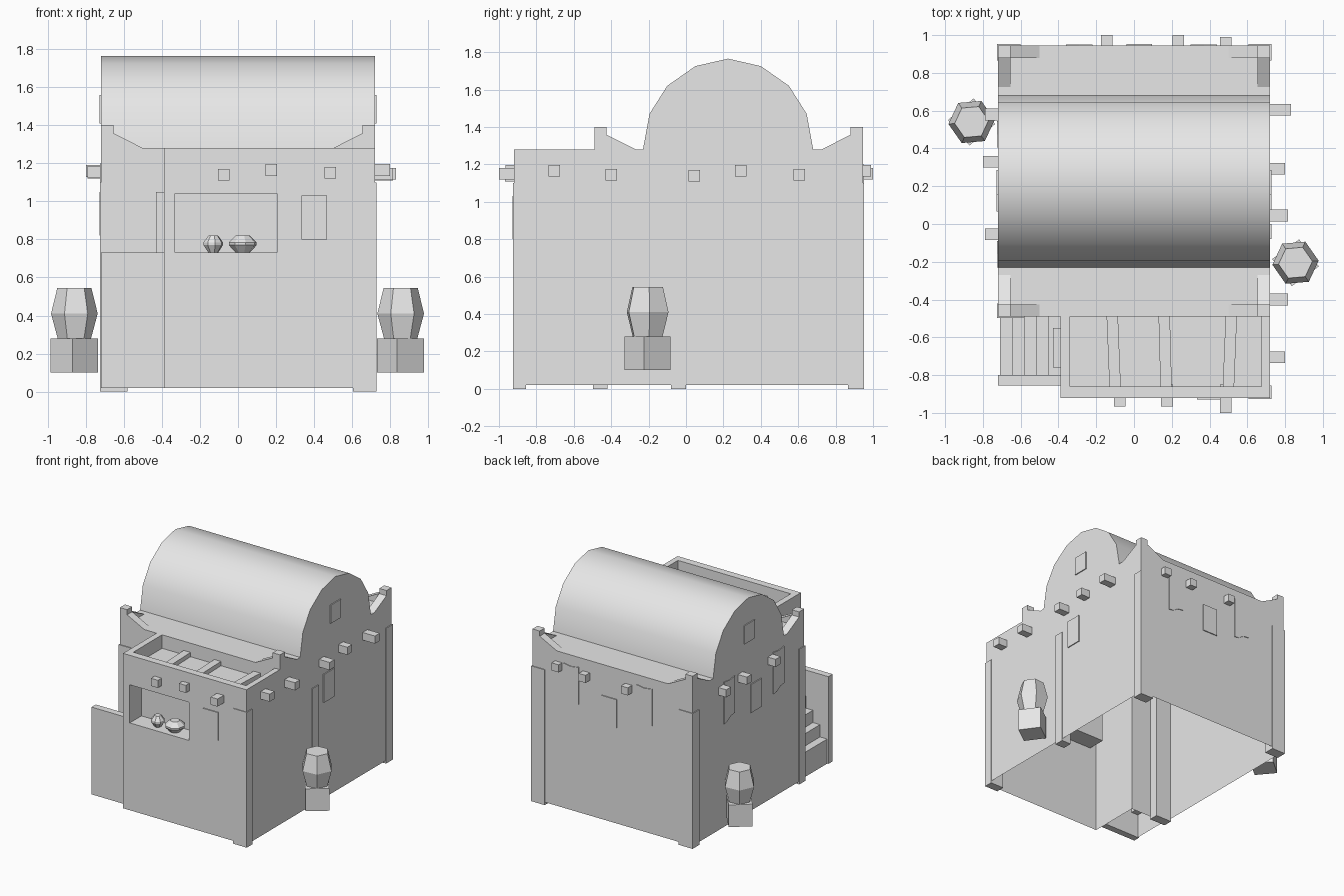
import bpy, bmesh, math
from mathutils import Vector, Matrix

if "Cube" in bpy.data.objects:
    bpy.data.objects.remove(bpy.data.objects["Cube"])

plaster = bpy.data.materials.new("pale_plaster")
plaster.diffuse_color = (0.8, 0.8, 0.8, 1)
plaster.use_nodes = True
plaster.node_tree.nodes["Principled BSDF"].inputs["Base Color"].default_value = plaster.diffuse_color


def finish(bm, name, fix=True):
    if fix:
        bmesh.ops.recalc_face_normals(bm, faces=bm.faces)
    me = bpy.data.meshes.new(name)
    bm.to_mesh(me)
    bm.free()
    ob = bpy.data.objects.new(name, me)
    me.materials.append(plaster)
    bpy.context.collection.objects.link(ob)
    return ob


def prism(name, loop, offset):
    """Extrude a closed 3D loop by an offset vector."""
    bm = bmesh.new()
    o = Vector(offset)
    a = [bm.verts.new(p) for p in loop]
    b = [bm.verts.new(Vector(p) + o) for p in loop]
    bm.faces.new(a)
    bm.faces.new(b)
    for i in range(len(a)):
        j = (i + 1) % len(a)
        bm.faces.new((a[i], a[j], b[j], b[i]))
    return finish(bm, name)


def box(name, x0, x1, y0, y1, z0, z1):
    return prism(name, [(x0, y0, z0), (x1, y0, z0), (x1, y1, z0), (x0, y1, z0)],
                 (0, 0, z1 - z0))


def lathe(name, x, y, profile, sides, turn=0):
    """Faceted vessel from (radius, z) rings."""
    bm = bmesh.new()
    rings = []
    for r, z in profile:
        angs = [turn + math.tau * k / sides for k in range(sides)]
        rings.append([bm.verts.new((x + r * math.cos(a), y + r * math.sin(a), z)) for a in angs])
    bm.faces.new(rings[0])
    bm.faces.new(rings[-1])
    for lo, hi in zip(rings, rings[1:]):
        for k in range(sides):
            m = (k + 1) % sides
            bm.faces.new((lo[k], lo[m], hi[m], hi[k]))
    return finish(bm, name)


# House walls: L-shaped block with a stair notch at the front left
plan = [(-.39, -.92), (.72, -.92), (.72, .945), (-.72, .945), (-.72, -.49), (-.39, -.49)]
house = prism("house_walls", [(x, y, .02) for x, y in plan], (0, 0, 1.26))
cutters = [box("window_cutter", -.33, .205, -1.0, -.77, .73, 1.04),
           box("terrace_cutter", -.34, .675, -.86, -.49, 1.17, 1.4)]
for c in cutters:
    c.hide_render = True
    m = house.modifiers.new("cut", 'BOOLEAN')
    m.object, m.operation, m.solver = c, 'DIFFERENCE', 'EXACT'
bpy.context.view_layer.update()
deps = bpy.context.evaluated_depsgraph_get()
cut_mesh = bpy.data.meshes.new_from_object(house.evaluated_get(deps))
house.modifiers.clear()
house.data = cut_mesh
for c in cutters:
    bpy.data.objects.remove(c)

# The walls are open underneath
bm = bmesh.new()
bm.from_mesh(cut_mesh)
under = [f for f in bm.faces if f.calc_center_median().z < .03]
bmesh.ops.delete(bm, geom=under, context='FACES')
bm.to_mesh(cut_mesh)
bm.free()

# Barrel vault across the roof
arch = [(-.23, 1.28), (-.195, 1.47), (-.1, 1.62), (.05, 1.725), (.225, 1.765),
        (.4, 1.725), (.55, 1.62), (.645, 1.47), (.68, 1.28)]
vault = prism("barrel_vault", [(-.72, y, z) for y, z in arch], (1.44, 0, 0))
bpy.context.view_layer.objects.active = vault
vault.select_set(True)
bpy.ops.object.shade_smooth_by_angle(angle=math.radians(40))
vault.select_set(False)

# Roof corner horns: a post with a sloping fin along each wall
fin = [(0, 1.28), (0, 1.4), (.065, 1.4), (.065, 1.358), (.22, 1.28)]
for sx in (-1, 1):
    for y0, sy in ((-.49, 1), (.945, -1)):
        x0 = sx * .72
        prism("roof_horn", [(x0 - sx * d, y0, z) for d, z in fin], (0, sy * .065, 0))
        prism("roof_horn", [(x0, y0 + sy * d, z) for d, z in fin], (-sx * .065, 0, 0))

# Corner and wall buttresses, slightly proud of the walls
for x0, x1, y0, y1, top in ((-.726, -.58, -.497, -.42, 1.1), (.605, .727, -.926, -.855, 1.1),
                            (.64, .727, -.08, 0, .97), (.605, .727, .865, .952, 1.1),
                            (-.726, -.6, .865, .952, 1.1)):
    box("buttress", x0, x1, y0, y1, 0, top)

# Outer stair with its screen wall and door
box("stair_wall", -.72, -.39, -.855, -.8, .02, .73)
pts = [(-.71, .02)]
for i in range(5):
    z = .22 + .1 * i
    pts += [(-.71 + .064 * i, z), (-.71 + .064 * (i + 1), z)]
bm = bmesh.new()
rows = [[bm.verts.new((x, y, z)) for x, z in pts] for y in (-.8, -.49)]
for i in range(len(pts) - 1):
    bm.faces.new((rows[0][i], rows[0][i + 1], rows[1][i + 1], rows[1][i]))
finish(bm, "stair_steps", fix=False)
box("stair_door", -.43, -.39, -.76, -.55, .62, 1.05)

# Roof joists in the terrace recess
for x, lean in ((-.085, .03), (.18, .02), (.485, -.03)):
    prism("terrace_joist", [(x - .03 - lean / 2, -.86, 1.16), (x + .03 - lean / 2, -.86, 1.16),
                            (x + .03 - lean, -.49, 1.16), (x - .03 - lean, -.49, 1.16)], (0, 0, .045))

# Projecting beam ends
h = .031
for x, z, y in ((-.075, 1.14, -.967), (.175, 1.165, -.965), (.485, 1.15, -1.0)):
    box("beam_front", x - h, x + h, y, -.85, z - h, z + h)
for x, z, y in ((-.145, 1.15, 1.0), (.235, 1.15, 1.0), (.485, 1.165, .99)):
    box("beam_back", x - h, x + h, .9, y, z - h, z + h)
for y, z, x in ((.605, 1.145, .83), (.293, 1.165, .8), (.045, 1.14, .815),
                (-.4, 1.145, .815), (-.705, 1.165, .8)):
    box("beam_right", .68, x, y - h, y + h, z - h, z + h)
for y, z, x in ((.58, 1.15, -.79), (.33, 1.16, -.8), (-.055, 1.155, -.79)):
    box("beam_left", x, -.68, y - h, y + h, z - h, z + h)

# Thin shutters
t = .008
box("shutter_front", .333, .468, -.92 - t, -.915, .8, 1.03)
box("shutter_back", -.04, .095, .94, .945 + t, .8, 1.03)
box("shutter_right", .715, .72 + t, .067, .202, .8, 1.03)
box("shutter_left", -.72 - t, -.715, .067, .202, .82, 1.05)
for s in (-1, 1):
    box("vault_shutter", s * .715, s * (.72 + t), .155, .285, 1.41, 1.56)

# Hanging cloths with a wavy lower edge
wave = [(-.07, 1.2), (0, 1.19), (.07, 1.2), (.07, .86), (.03, .865), (-.02, .895), (-.07, .9)]
for x in (.37, -.29):
    prism("cloth_back", [(x + d, .942, z) for d, z in wave], (0, .009, 0))
for y in (.475, -.16):
    prism("cloth_left", [(-.717, y + d, z) for d, z in wave], (-.009, 0, 0))

# Little vessels on the window ledge
for x, r in ((-.13, .052), (.025, .075)):
    lathe("ledge_vessel", x, -.845, [(r * .5, .73), (r, .77), (r, .785), (r * .5, .82)], 8, .2)

# Tall six-sided jars on turned blocks
for x, y, turn in ((-.86, .54, 40), (.855, -.205, 36)):
    lathe("large_jar", x, y, [(.088, .28), (.123, .41), (.09, .545)], 6, math.radians(5))
    lathe("jar_block", x, y, [(.125, .1), (.125, .28)], 4, math.radians(turn + 45))
